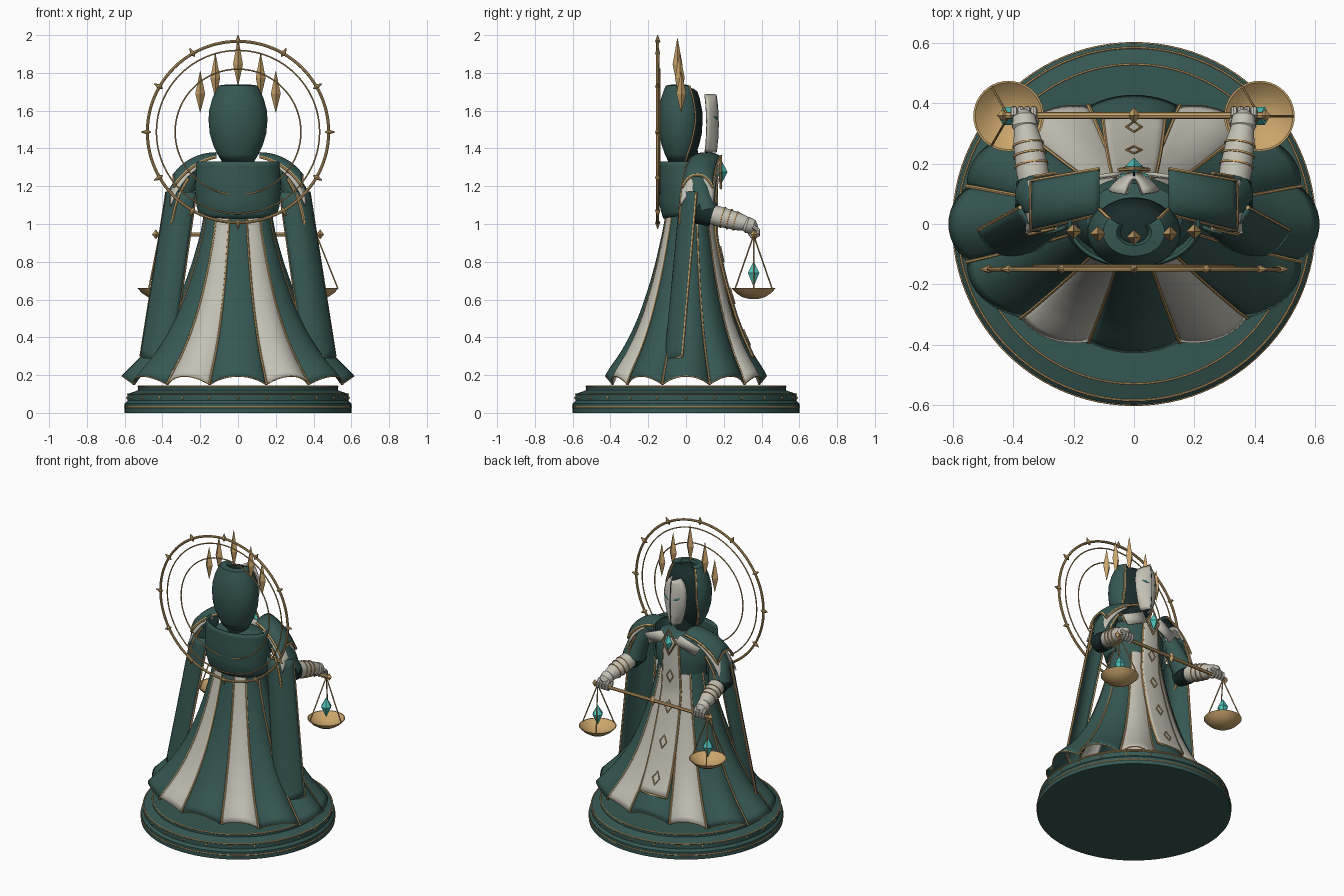
import bpy, bmesh, math
from mathutils import Vector as V
from math import sin, cos, pi, radians

if "Cube" in bpy.data.objects:
    bpy.data.objects.remove(bpy.data.objects["Cube"])


def mat(name, c):
    m = bpy.data.materials.new(name)
    m.diffuse_color = (*c, 1)
    m.use_nodes = True
    m.node_tree.nodes["Principled BSDF"].inputs["Base Color"].default_value = m.diffuse_color
    return m


GREEN = mat("green_cloth", (0.036, 0.095, 0.085))
CREAM = mat("cream", (0.55, 0.53, 0.46))
GOLD = mat("gold", (0.6, 0.38, 0.15))
TEAL = mat("teal_gem", (0.08, 0.55, 0.5))
DARK = mat("dark_void", (0.01, 0.025, 0.025))


def grid(name, rows, m, wrap_u=False, wrap_v=False, caps=False, solid=0, smooth=True):
    """Skin rows of points into a surface."""
    bm = bmesh.new()
    vs = [[bm.verts.new(p) for p in r] for r in rows]
    nv, nu = len(rows), len(rows[0])
    for i in range(nv if wrap_v else nv - 1):
        for j in range(nu if wrap_u else nu - 1):
            a, b = vs[i], vs[(i + 1) % nv]
            k = (j + 1) % nu
            bm.faces.new((a[j], a[k], b[k], b[j]))
    if caps:
        bm.faces.new(vs[0])
        bm.faces.new(vs[-1])
    bmesh.ops.recalc_face_normals(bm, faces=bm.faces)
    me = bpy.data.meshes.new(name)
    bm.to_mesh(me)
    bm.free()
    me.materials.append(m)
    if smooth:
        me.polygons.foreach_set("use_smooth", [True] * len(me.polygons))
        me.set_sharp_from_angle(angle=radians(35))
    ob = bpy.data.objects.new(name, me)
    bpy.context.collection.objects.link(ob)
    if solid:
        s = ob.modifiers.new("thickness", "SOLIDIFY")
        s.thickness, s.offset = solid, 0
    return ob


def tube(name, path, r, m=GOLD, closed=False, n=8):
    path = [V(p) for p in path]
    c = len(path)
    rows, nrm = [], None
    for i, p in enumerate(path):
        a = path[i - 1] if i or closed else p
        b = path[(i + 1) % c] if i < c - 1 or closed else p
        t = (b - a).normalized()
        if nrm is None:
            nrm = t.orthogonal()
        nrm = (nrm - t * nrm.dot(t)).normalized()
        bi = t.cross(nrm)
        rr = r[i] if isinstance(r, (list, tuple)) else r
        rows.append([p + (nrm * cos(2*pi*k/n) + bi * sin(2*pi*k/n)) * rr for k in range(n)])
    return grid(name, rows, m, True, closed, not closed)


def lathe(name, prof, m, c=(0, 0), sy=1, n=64, smooth=True):
    rows = [[V((c[0] + r*cos(2*pi*k/n), c[1] + sy*r*sin(2*pi*k/n), z)) for k in range(n)] for r, z in prof]
    return grid(name, rows, m, True, caps=True, smooth=smooth)


def ring(c, r, axis, n=64):
    x, y, z = c
    return [(x + r*cos(2*pi*k/n), y + (r*sin(2*pi*k/n) if axis == "z" else 0),
             z + (r*sin(2*pi*k/n) if axis == "y" else 0)) for k in range(n)]


def gem(name, c, w, h, m, n=4, mid=0.5):
    return lathe(name, [(0.001, c[2] - h), (w, c[2] + h*(2*mid - 1)), (0.001, c[2] + h)], m, c[:2], 1, n, False)


def border(rows):
    """Path down one side, along the end and back up the other side."""
    return [r[0] for r in rows] + rows[-1][1:] + [r[-1] for r in rows[-2::-1]]


def interp(tab, z):
    for (z0, *a), (z1, *b) in zip(tab, tab[1:]):
        if z <= z1:
            t = max(0, (z - z0) / (z1 - z0))
            return [p + (q - p)*t for p, q in zip(a, b)]
    return tab[-1][1:]


# Round stepped plinth with gold trims and studs
lathe("plinth", [(0.6, 0), (0.6, 0.05), (0.585, 0.065), (0.585, 0.1), (0.55, 0.112), (0.53, 0.12), (0.53, 0.142)], GREEN, n=96)
for r, z in [(0.6, 0.03), (0.585, 0.1), (0.53, 0.14)]:
    tube("plinth_trim", ring((0, 0, z), r, "z", 96), 0.004, closed=True, n=6)
for k in range(24):
    a = 2*pi*k/24
    gem("plinth_stud", (0.585*cos(a), 0.585*sin(a), 0.08), 0.009, 0.009, GOLD)

# Pleated bell skirt: twelve bulging panels, gold seams and hems
PROF = [(0, 0.61, 0.42), (0.14, 0.585, 0.405), (0.2, 0.54, 0.38), (0.3, 0.46, 0.326), (0.4, 0.395, 0.282), (0.5, 0.342, 0.245),
        (0.6, 0.298, 0.215), (0.7, 0.262, 0.188), (0.8, 0.23, 0.165), (0.95, 0.19, 0.136), (1.1, 0.165, 0.113)]


def skirt(a, t, u, out=1.0):
    z = 1.1 - 0.95*t
    rx, ry = interp(PROF, z)
    f = out * (1 + (0.04*t + 0.02) * (1 - u*u))
    return V((rx*f*sin(a), -ry*f*cos(a) + 0.02*(1 - t), z + 0.045 * t**4 * (1 - u*u)))


CUTS = [-15, 15, 40, 72, 108, 140, 165, 195, 220, 252, 288, 320, 345]
for k in range(12):
    a0, a1 = CUTS[k], CUTS[k + 1]
    rows = [[skirt(radians(a0 + (a1 - a0)*(j + 6)/12), i/28, j/6) for j in range(-6, 7)] for i in range(29)]
    grid("skirt_panel", rows, CREAM if k in (1, 5, 7, 11) else GREEN, solid=0.008)
    tube("skirt_seam", [skirt(radians(a0), i/28, 1, 1.015) for i in range(29)], 0.006, n=6)
    tube("skirt_hem", rows[-1], 0.004, n=6)


# Cream front tabard with gold edges and diamond frames
def tabard(u, t):
    z = 1.3 - 1.0*t
    ry = interp(PROF, z)[1] * 1.04 + 0.02
    return V((u * (0.052 + 0.05*t), max(ry, 0.165) - 0.008*u*u, z))


rows = [[tabard(j/4, i/28) for j in range(-4, 5)] for i in range(29)]
grid("tabard", rows, CREAM, solid=0.01)
tube("tabard_edge", border(rows), 0.007, n=6)
for t in (0.26, 0.46, 0.68, 0.9):
    p, q = tabard(0, t - 0.04), tabard(0, t + 0.04)
    m, off = (p + q)/2, V((0, 0.008, 0))
    tube("diamond_frame", [p + off, m + off + V((0.025, 0, 0)), q + off, m + off - V((0.025, 0, 0))], 0.004, closed=True, n=6)

# Torso, neck and open back collar
lathe("torso", [(0.17, 1.03), (0.19, 1.12), (0.19, 1.22), (0.16, 1.28), (0.08, 1.31)], GREEN, (0, 0.02), 0.72)
lathe("neck", [(0.07, 1.28), (0.06, 1.42)], DARK, (0, 0.0), n=24)
COL = [(1.03, 0.195, 0.115), (1.1, 0.215, 0.135), (1.2, 0.222, 0.14), (1.33, 0.212, 0.138)]
rows = []
for i in range(13):
    row = []
    for j in range(-19, 20):
        a = radians(6*j)
        z = 1.33 - (0.28 + 0.02*cos(a))*i/12
        rx, ry = interp(COL, z)
        row.append(V((rx*sin(a), -ry*cos(a), z)))
    rows.append(row)
grid("back_collar", rows, GREEN, solid=0.012)

# Hood shell, dark interior and mask
HOOD = [(1.33, 0.08), (1.37, 0.105), (1.42, 0.128), (1.48, 0.146), (1.55, 0.152), (1.6, 0.149), (1.66, 0.133), (1.7, 0.116), (1.73, 0.1), (1.735, 0.06), (1.715, 0.045)]
OPEN = [(1.33, 112), (1.42, 122), (1.55, 132), (1.66, 130), (1.74, 126)]
rows = []
for z, r in HOOD:
    am = radians(interp(OPEN, z)[0])
    rows.append([V((r*sin(am*j/19), -0.028 - 0.76*r*cos(am*j/19), z)) for j in range(-19, 20)])
grid("hood", rows, GREEN, solid=0.008)
for j in (0, 38):
    tube("hood_edge", [r[j] for r in rows[:9]], 0.007, n=6)
lathe("hood_interior", [(r*0.93, z) for z, r in HOOD[:8]] + [(0.085, 1.715), (0.05, 1.722), (0.01, 1.724)], DARK, (0, -0.025), 0.8)
MASK = [(1.38, 0.024), (1.4, 0.042), (1.45, 0.062), (1.52, 0.078), (1.58, 0.082), (1.63, 0.074), (1.66, 0.058), (1.685, 0.03)]
rows = [[V((w*j/6, 0.166 - 0.055*(j/6)**2 - 0.5*(z - 1.53)**2, z)) for j in range(-6, 7)] for z, w in MASK]
grid("mask", rows, CREAM, solid=0.012)
tube("mask_ridge", [r[6] + V((0, 0.005, 0)) for r in rows], 0.003, DARK, n=6)
for s in (1, -1):
    tube("eye", [(s*0.02, 0.169, 1.555), (s*0.038, 0.16, 1.562), (s*0.056, 0.147, 1.572)], [0.002, 0.007, 0.002], TEAL)

# Crown spikes
for x, z0, z1 in [(0, 1.73, 1.985), (0.12, 1.665, 1.905), (-0.12, 1.665, 1.905), (0.2, 1.59, 1.81), (-0.2, 1.59, 1.81)]:
    gem("crown_spike", (x, -0.045 + 0.1*abs(x), (z0 + z1)/2), 0.026, (z1 - z0)/2, GOLD, 4, 0.45)

# Halo of three rings with beads and points
HC = (0, -0.15, 1.487)
for r, w, y in [(0.48, 0.008, -0.15), (0.432, 0.004, -0.145), (0.333, 0.004, -0.138)]:
    tube("halo_ring", ring((0, y, HC[2]), r, "y", 96), w, closed=True)
for k in range(12):
    d = V((cos(pi*k/6), 0, sin(pi*k/6)))
    p = V(HC) + d*0.48
    tube("halo_point", [p - d*0.02, p, p + d*0.033], [0.002, 0.014, 0.002], n=8)

# Chest brooch: gold frame and gem
gem("chest_gem", (0, 0.19, 1.275), 0.03, 0.055, TEAL)
tube("chest_frame", [(0, 0.185, 1.36), (0.048, 0.18, 1.275), (0, 0.185, 1.19), (-0.048, 0.18, 1.275)], 0.007, closed=True, n=6)

# Scale beam
tube("beam", [(-0.435, 0.36, 0.945), (0.435, 0.36, 0.945)], 0.011)
gem("beam_centre", (0, 0.36, 0.945), 0.025, 0.04, GOLD)

for s in (1, -1):
    P = lambda x, y, z: V((s*x, y, z))

    # Overlapping shoulder plates, each lower one tucked under the one above
    for i, m in enumerate((GREEN, CREAM, GREEN)):
        a0, a1 = 22*i, 62 + 17*i
        rows = []
        for k in range(11):
            t = k/10
            ang = radians(a0 + (a1 - a0)*t)
            R = 1 - 0.07*i + 0.10*t**2*(0.4 + 0.3*i)
            cx, cz = 0.115 + 0.245*R*sin(ang), 1.15 + 0.225*R*cos(ang) - 0.03*i*t
            f = (cx - 0.115)/0.26
            cy = 0.108 - 0.055*f
            hw = 0.073 + 0.008*f + 0.006*i
            rows.append([P(cx, cy + hw*j/6, cz - (0.02 + 0.05*f)*abs(j/6)**2.5) for j in range(-6, 7)])
        grid("shoulder_plate", rows, m, solid=0.01)
        if m == GREEN:
            tube("plate_rim", border(rows), 0.008, n=6)
    # Chest lapels
    rows = [[P(0.05 + 0.14*t + 0.02*u, 0.165 - 0.02*t, 1.3 - 0.06*t + 0.03*u) for u in (-1, 0, 1)] for t in (0, 0.5, 1)]
    grid("lapel", rows, CREAM, solid=0.012)

    # Long hanging sleeve drape, its lower end sinking into the skirt
    rows = []
    for i in range(19):
        t = i/18
        row = []
        for j in range(-5, 6):
            u = j/5
            b = 1 - u*u
            row.append(P(0.30 + 0.137*t + 0.078*u + 0.012*b,
                         0.025 - 0.09*t + (0.03 + 0.015*t)*u - (0.045 - 0.01*t)*b,
                         1.17 - 0.91*t + 0.04*t*u))
        rows.append(row)
    grid("sleeve_drape", rows, GREEN, solid=0.012)
    tube("drape_trim", border(rows), 0.007, n=6)

    # Upper sleeve, forearm, bracelets and hand
    tube("upper_sleeve", [P(0.24, 0.05, 1.28), P(0.3, 0.07, 1.17), P(0.325, 0.1, 1.06)], [0.055, 0.065, 0.072], GREEN, n=20)
    tube("sleeve_cuff", [P(0.325, 0.06, 1.07), P(0.33, 0.14, 1.045)], [0.07, 0.06], DARK, n=20)
    A, B = P(0.325, 0.1, 1.06), P(0.362, 0.33, 0.998)
    tube("forearm", [A, A.lerp(B, 0.35), A.lerp(B, 0.75), B], [0.05, 0.054, 0.048, 0.036], CREAM, n=20)
    for t, r in ((0.4, 0.055), (0.55, 0.054), (0.7, 0.051)):
        tube("bracelet", [A.lerp(B, t), A.lerp(B, t + 0.025)], r + 0.002, GOLD, n=20)
    tube("hand", [P(0.36, 0.3, 1.0), P(0.362, 0.325, 0.995), P(0.364, 0.355, 0.985), P(0.365, 0.375, 0.975)], [0.03, 0.044, 0.038, 0.015], CREAM, n=16)
    for f in range(4):
        x = 0.332 + 0.022*f
        tube("finger", [P(x, 0.355, 0.988), P(x, 0.38, 0.968), P(x, 0.382, 0.942), P(x, 0.362, 0.928)], [0.012, 0.012, 0.011, 0.008], CREAM)
    tube("thumb", [P(0.33, 0.33, 0.975), P(0.325, 0.342, 0.945), P(0.335, 0.352, 0.928)], [0.014, 0.012, 0.008], CREAM)

    # Hanging pan, chains and gem
    c = (s*0.416, 0.358)
    lathe("scale_pan", [(0.02, 0.602), (0.06, 0.613), (0.09, 0.632), (0.117, 0.66), (0.111, 0.66), (0.085, 0.638), (0.055, 0.622), (0.02, 0.612)], GOLD, c, n=40)
    for k in range(3):
        a = 2*pi*k/3
        tube("pan_chain", [(c[0], c[1], 0.94), (c[0] + 0.112*cos(a), c[1] + 0.112*sin(a), 0.66)], 0.004, n=6)
    gem("beam_end", (s*0.435, 0.36, 0.945), 0.02, 0.025, GOLD)
    gem("pan_gem", (c[0], c[1], 0.735), 0.035, 0.066, TEAL, 6, 0.55)
